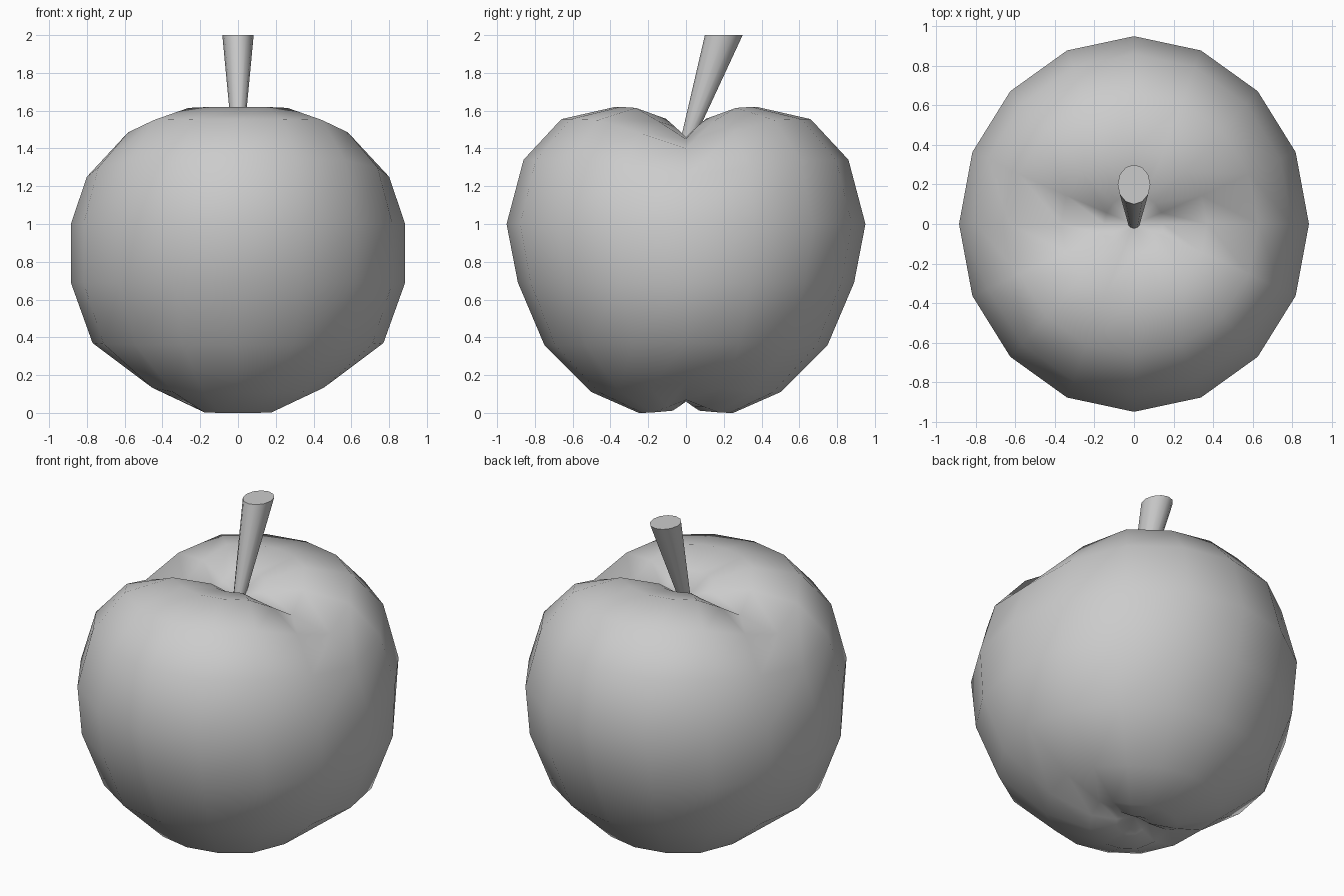
import bpy, bmesh
from math import sin, cos, pi

if "Cube" in bpy.data.objects:
    bpy.data.objects.remove(bpy.data.objects["Cube"])


def ring(bm, n, place):
    return [bm.verts.new(place(2 * pi * i / n)) for i in range(n)]


def bridge(bm, a, b):
    n = len(a)
    for i in range(n):
        j = (i + 1) % n
        bm.faces.new((a[i], a[j], b[j], b[i]))


def finish(bm, name):
    bmesh.ops.recalc_face_normals(bm, faces=bm.faces)
    me = bpy.data.meshes.new(name)
    bm.to_mesh(me)
    bm.free()
    ob = bpy.data.objects.new(name, me)
    bpy.context.collection.objects.link(ob)
    return ob


# Fruit: rings of (x radius, y radius, lobe height, cleft height)
N = 16
RINGS = [
    (0.10, 0.10, 0.01, 0.06),
    (0.25, 0.25, 0.00, 0.07),
    (0.49, 0.50, 0.11, 0.16),
    (0.77, 0.75, 0.36, 0.37),
    (0.885, 0.89, 0.69, 0.69),
    (0.885, 0.95, 1.00, 1.00),
    (0.80, 0.86, 1.34, 1.25),
    (0.63, 0.66, 1.555, 1.40),
    (0.37, 0.375, 1.62, 1.45),
    (0.15, 0.15, 1.56, 1.46),
]
bm = bmesh.new()
loops = []
for rx, ry, lobe, cleft in RINGS:
    def place(a):
        # the cleft follows the x axis and fades out quickly to the lobes
        w = abs(cos(a)) ** 10
        return (rx * cos(a), ry * sin(a), lobe + (cleft - lobe) * w)
    loops.append(ring(bm, N, place))
for a, b in zip(loops, loops[1:]):
    bridge(bm, a, b)
for loop, z in ((loops[0], 0.07), (loops[-1], 1.46)):
    pole = bm.verts.new((0, 0, z))
    for i in range(N):
        bm.faces.new((loop[i], loop[(i + 1) % N], pole))
fruit = finish(bm, "fruit")
for p in fruit.data.polygons:
    p.use_smooth = True

# Stem: leaning, widening upward, cut level at the top
bm = bmesh.new()
low = ring(bm, 12, lambda a: (0.03 * cos(a), 0.005 + 0.035 * sin(a), 1.44))
top = ring(bm, 12, lambda a: (0.083 * cos(a), 0.20 + 0.10 * sin(a), 2.0))
bridge(bm, low, top)
bm.faces.new(low)
bm.faces.new(top)
stem = finish(bm, "stem")
bpy.context.view_layer.objects.active = stem
stem.select_set(True)
bpy.ops.object.shade_smooth_by_angle(angle=0.7)
